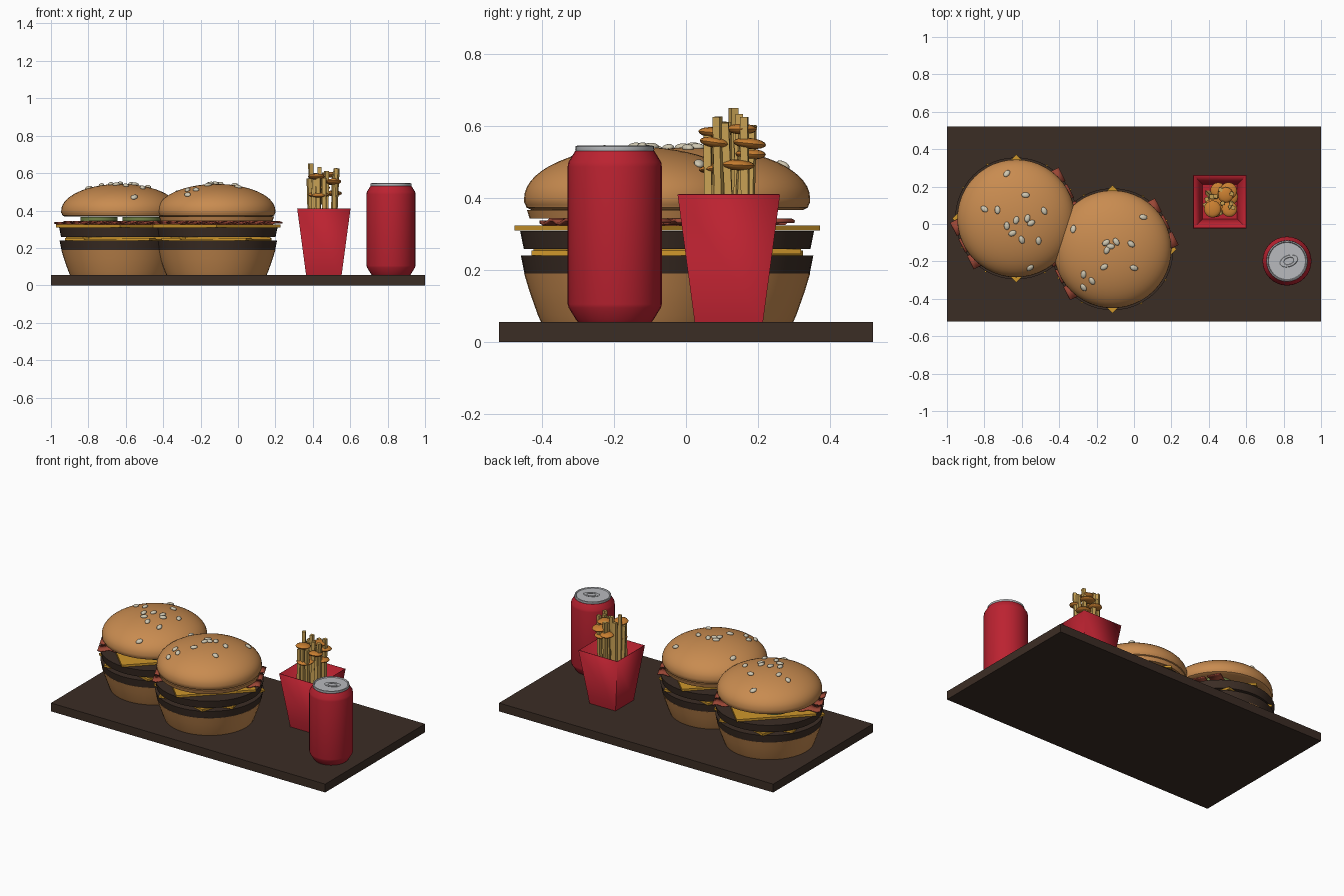
import bpy, bmesh, math, random
from mathutils import Matrix, Vector

random.seed(4)
if "Cube" in bpy.data.objects:
    bpy.data.objects.remove(bpy.data.objects["Cube"])


def material(name, r, g, b):
    m = bpy.data.materials.new(name)
    m.use_nodes = True
    m.diffuse_color = (r, g, b, 1)
    bsdf = m.node_tree.nodes["Principled BSDF"]
    bsdf.inputs["Base Color"].default_value = (r, g, b, 1)
    bsdf.inputs["Roughness"].default_value = 0.6
    return m


DARK = material("dark brown", .044, .026, .018)
BUN = material("toasted bun", .58, .26, .08)
CHEESE = material("cheese yellow", .62, .31, .025)
RED = material("red", .5, .016, .03)
SILVER = material("silver", .48, .49, .51)
FRY = material("fry gold", .58, .36, .09)
CRISP = material("crisp orange", .58, .21, .03)
SEED = material("seed cream", .62, .57, .44)
GREEN = material("pickle green", .16, .22, .06)
BACON = material("bacon red", .32, .06, .035)


def finish(name, bm, mat, angle=35):
    """Turn a bmesh into an object, smooth below the given edge angle."""
    bmesh.ops.recalc_face_normals(bm, faces=bm.faces)
    mesh = bpy.data.meshes.new(name)
    bm.to_mesh(mesh)
    bm.free()
    mesh.materials.append(mat)
    mesh.polygons.foreach_set("use_smooth", [True] * len(mesh.polygons))
    mesh.set_sharp_from_angle(angle=math.radians(angle))
    obj = bpy.data.objects.new(name, mesh)
    bpy.context.collection.objects.link(obj)
    return obj


def lathe(name, profile, x, y, mat, segments=48):
    """Spin (radius, height) points around a vertical axis."""
    bm = bmesh.new()
    verts = [bm.verts.new((r, 0, z)) for r, z in profile]
    edges = [bm.edges.new(pair) for pair in zip(verts, verts[1:])]
    bmesh.ops.spin(bm, geom=verts + edges, cent=(0, 0, 0), axis=(0, 0, 1),
                   angle=math.tau, steps=segments)
    bmesh.ops.remove_doubles(bm, verts=bm.verts, dist=1e-4)
    bmesh.ops.translate(bm, verts=bm.verts, vec=(x, y, 0))
    return finish(name, bm, mat)


def disc(name, x, y, r0, r1, z0, z1, mat):
    return lathe(name, [(0, z0), (r0, z0), (r1, z1), (0, z1)], x, y, mat)


def add_box(bm, size, matrix):
    bmesh.ops.create_cube(bm, size=1, matrix=matrix @ Matrix.Diagonal((*size, 1)))


def add_blob(bm, size, matrix, u=12, v=8):
    bmesh.ops.create_uvsphere(bm, u_segments=u, v_segments=v, radius=1,
                              matrix=matrix @ Matrix.Diagonal((*size, 1)))


def turn(degrees, axis="Z"):
    return Matrix.Rotation(math.radians(degrees), 4, axis)


# Tray
bm = bmesh.new()
add_box(bm, (2, 1.04, .055), Matrix.Translation((0, 0, .0275)))
finish("tray", bm, DARK)

# Burgers
DOME_R, DOME_Z, DOME_H = .315, .40, .142


def cheese_slice(name, x, y, z, corner, spin):
    bm = bmesh.new()
    side = corner * math.sqrt(2)
    add_box(bm, (side, side, .014), Matrix.Translation((x, y, z)) @ turn(45 + spin))
    finish(name, bm, CHEESE)


def bacon_strip(name, x, y, z, spin, offset):
    bm = bmesh.new()
    bmesh.ops.create_grid(bm, x_segments=32, y_segments=1, size=1)
    for v in bm.verts:
        v.co = (v.co.x * .325, v.co.y * .04 + offset, .006 * math.sin(v.co.x * 22))
    bmesh.ops.transform(bm, verts=bm.verts, matrix=Matrix.Translation((x, y, z)) @ turn(spin))
    strip = finish(name, bm, BACON)
    solid = strip.modifiers.new("thickness", "SOLIDIFY")
    solid.thickness = .008
    solid.offset = 0


def sesame(name, x, y, spots):
    bm = bmesh.new()
    for sx, sy in spots:
        dx, dy = sx - x, sy - y
        rise = math.sqrt(max(.05, 1 - (dx * dx + dy * dy) / DOME_R ** 2))
        normal = Vector((dx / DOME_R ** 2, dy / DOME_R ** 2, rise / DOME_H))
        tilt = normal.to_track_quat("Z", "Y").to_matrix().to_4x4()
        place = Matrix.Translation((sx, sy, DOME_Z + DOME_H * rise + .003))
        add_blob(bm, (.022, .015, .010), place @ tilt @ turn(random.uniform(0, 180)))
    finish(name, bm, SEED, 80)


def burger(tag, x, y, spots):
    lathe(tag + "_bottom_bun", [(0, .055), (.268, .055), (.277, .075), (.30, .14),
                                (.315, .19), (0, .19)], x, y, BUN)
    disc(tag + "_lower_patty", x, y, .314, .324, .19, .24, DARK)
    disc(tag + "_upper_patty", x, y, .316, .326, .259, .308, DARK)
    cheese_slice(tag + "_lower_cheese", x, y, .247, .334, 28)
    cheese_slice(tag + "_middle_cheese", x, y, .252, .334, 60)
    cheese_slice(tag + "_upper_cheese", x, y, .317, .342, 0)
    for i, off in enumerate((-.10, 0, .10)):
        bacon_strip(f"{tag}_bacon_{i + 1}", x, y, .334, 27, off)
    dome = [(DOME_R * math.cos(a), DOME_Z + DOME_H * math.sin(a))
            for a in (math.pi / 2 * i / 14 for i in range(14))]
    lathe(tag + "_top_bun", [(0, .367), (.295, .367), (.309, .374), (.311, .381),
                             (.315, .388)] + dome + [(0, DOME_Z + DOME_H)], x, y, BUN)
    sesame(tag + "_sesame_seeds", x, y, spots)


burger("left_burger", -.63, .03, [
    (-.68, .27), (-.58, .155), (-.80, .08), (-.73, .075), (-.48, .07), (-.63, .02), (-.57, .03),
    (-.68, -.01), (-.55, .005), (-.65, -.05), (-.60, -.085), (-.51, -.09), (-.555, -.235)])
burger("front_burger", -.115, -.135, [
    (-.325, -.027), (.05, .037), (-.15, -.10), (-.095, -.095), (-.125, -.12), (-.145, -.14),
    (-.015, -.107), (-.16, -.23), (0, -.235), (-.27, -.27), (-.225, -.305), (-.27, -.34)])

# Fillings that differ between the burgers
for i in range(4):
    a = math.radians(45 + 90 * i)
    disc(f"pickle_{i + 1}", -.63 + .16 * math.cos(a), .03 + .16 * math.sin(a),
         .10, .10, .345, .366, GREEN)
disc("front_burger_bun_heel", -.115, -.135, .30, .307, .343, .367, BUN)

# Fries carton
FX, FY = .459, .119
bm = bmesh.new()
bmesh.ops.create_cone(bm, cap_ends=True, segments=4, radius1=.095 * math.sqrt(2),
                      radius2=.1425 * math.sqrt(2), depth=.355,
                      matrix=Matrix.Translation((FX, FY, .2325)) @ turn(45))
bm.normal_update()
bmesh.ops.delete(bm, geom=[f for f in bm.faces if f.normal.z > .9], context="FACES")
carton = finish("fries_carton", bm, RED)
carton.modifiers.new("thickness", "SOLIDIFY").thickness = .005

# Fries
bm = bmesh.new()
for i in range(4):
    for j in range(4):
        top = random.uniform(.56, .63) + (.03 if j == 2 else 0)
        place = Matrix.Translation((FX - .065 + .036 * i, FY - .052 + .034 * j, .06))
        lean = turn(random.uniform(-3, 3), "X") @ turn(random.uniform(-2, 3), "Y")
        length = top - .06
        add_box(bm, (.021, .021, length),
                place @ lean @ turn(random.uniform(-25, 25)) @ Matrix.Translation((0, 0, length / 2)))
finish("fries", bm, FRY)

# Crisp rounds caught among the fries
bm = bmesh.new()
for x, y, z, r in [(.42, .08, .582, .046), (.49, .155, .592, .042), (.505, .177, .552, .046),
                   (.45, .18, .522, .042), (.43, .09, .485, .055), (.51, .145, .492, .046),
                   (.51, .08, .555, .042)]:
    add_blob(bm, (r, r, .015), Matrix.Translation((x, y, z)) @ turn(random.uniform(-8, 8), "X"), 16, 8)
finish("crisp_rounds", bm, CRISP, 50)

# Drink can
CX, CY = .818, -.198
lathe("can_body", [(0, .055), (.102, .055), (.108, .062), (.128, .095), (.131, .105), (.131, .487),
                   (.129, .5), (.110, .531), (0, .531)], CX, CY, RED, 32)
lathe("can_lid", [(0, .529), (.108, .529), (.110, .534), (.109, .544), (.103, .546), (.099, .540),
                  (0, .540)], CX, CY, SILVER, 32)

# Pull tab: an oval ring lying on the lid
tab = lathe("pull_tab", [(.024 + .007 * math.cos(a), .0035 * math.sin(a))
                         for a in (math.tau * i / 8 for i in range(9))], 0, 0, SILVER, 24)
tab.scale = (1.6, 1, 1)
tab.location = (CX + .01, CY, .543)
tab.rotation_euler.z = math.radians(20)
